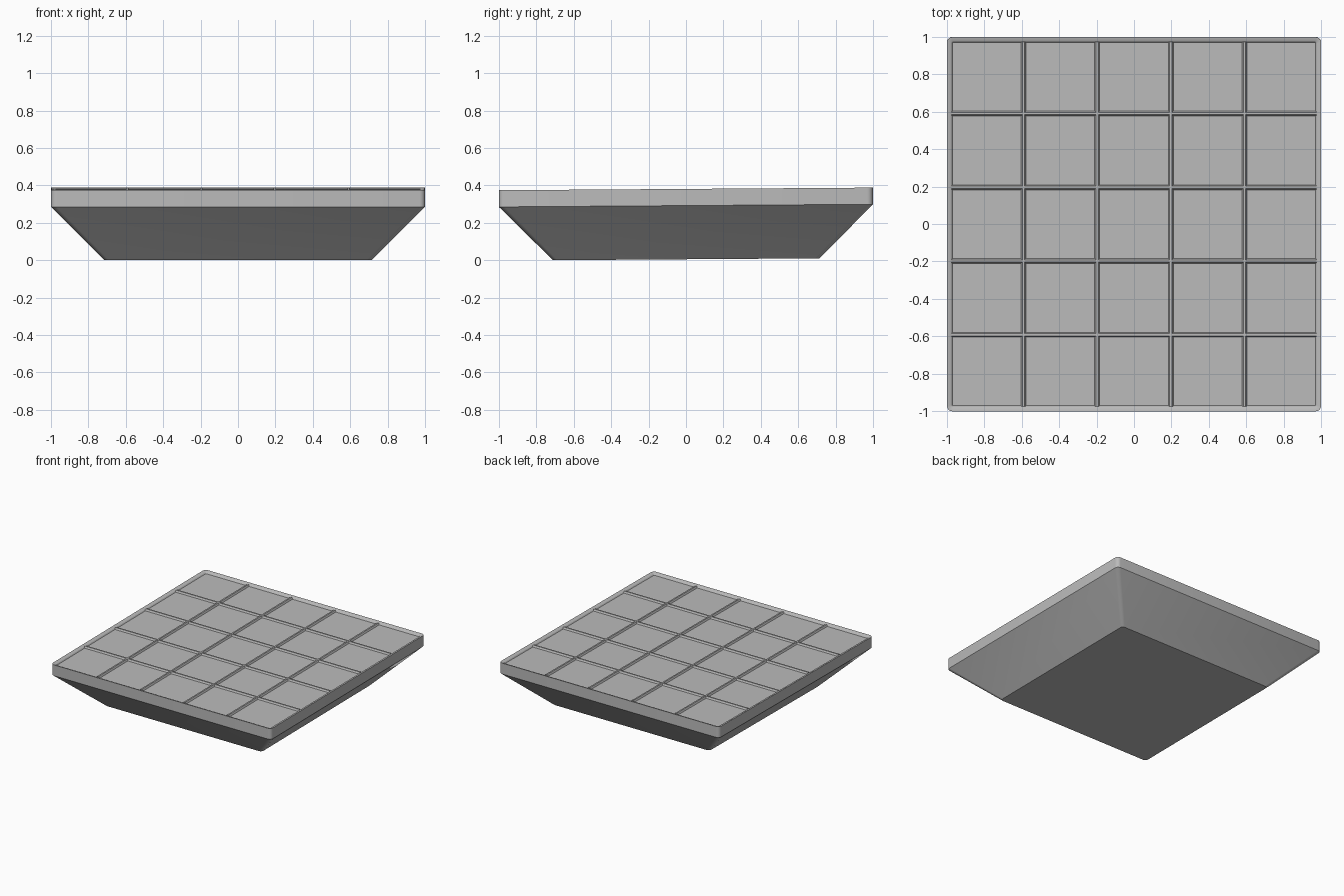
import bpy, bmesh, math

if "Cube" in bpy.data.objects:
    bpy.data.objects.remove(bpy.data.objects["Cube"], do_unlink=True)

grey = bpy.data.materials.new("plain grey")
grey.use_nodes = True
colour = (0.5, 0.5, 0.5, 1)
grey.diffuse_color = colour
grey.node_tree.nodes["Principled BSDF"].inputs["Base Color"].default_value = colour

TILT = 0.007     # slight lean, the back edge is higher
FLOOR = 0.36
TOP = 0.376


def finish(bm, name):
    bmesh.ops.recalc_face_normals(bm, faces=bm.faces[:])
    mesh = bpy.data.meshes.new(name)
    bm.to_mesh(mesh)
    bm.free()
    mesh.materials.append(grey)
    obj = bpy.data.objects.new(name, mesh)
    bpy.context.collection.objects.link(obj)
    obj.rotation_euler.x = TILT
    obj.location = (0, 0.0015, 0.005)
    bpy.ops.object.select_all(action="DESELECT")
    obj.select_set(True)
    bpy.context.view_layer.objects.active = obj
    bpy.ops.object.shade_smooth_by_angle(angle=math.radians(25))
    return obj


def rounded_square(bm, half, radius, z, steps=5):
    ring = []
    for corner in range(4):
        start = corner * math.pi / 2
        mid = start + math.pi / 4
        reach = (half - radius) * math.sqrt(2)
        cx, cy = reach * math.cos(mid), reach * math.sin(mid)
        for i in range(steps + 1):
            a = start + i / steps * math.pi / 2
            ring.append(bm.verts.new((cx + radius * math.cos(a), cy + radius * math.sin(a), z)))
    return ring


# Tapered body, upright rim and recessed floor: half width, corner radius, height
profile = [(0.713, 0.025, 0), (1, 0.03, 0.287), (1, 0.03, TOP),
           (0.994, 0.024, TOP), (0.976, 0.01, 0.368), (0.97, 0.005, FLOOR)]
bm = bmesh.new()
rings = [rounded_square(bm, *p) for p in profile]
for low, high in zip(rings, rings[1:]):
    for i in range(len(low)):
        j = (i + 1) % len(low)
        bm.faces.new((low[i], low[j], high[j], high[i]))
bm.faces.new(rings[0][::-1])
bm.faces.new(rings[-1])
finish(bm, "tray_body")


# Low bevelled dividers forming a five by five grid
def divider(offset, along_x, name):
    bm = bmesh.new()
    section = [(-0.014, FLOOR - 0.002), (-0.006, TOP - 0.002), (0.006, TOP - 0.002), (0.014, FLOOR - 0.002)]
    ends = []
    for t in (-0.974, 0.974):
        ends.append([bm.verts.new((t, offset + s, z) if along_x else (offset + s, t, z)) for s, z in section])
    for i in range(4):
        j = (i + 1) % 4
        bm.faces.new((ends[0][i], ends[0][j], ends[1][j], ends[1][i]))
    bm.faces.new(ends[0])
    bm.faces.new(ends[1])
    finish(bm, name)


for n in range(4):
    offset = (n - 1.5) * 0.394
    divider(offset, True, f"cross_divider_{n + 1}")
    divider(offset, False, f"long_divider_{n + 1}")
